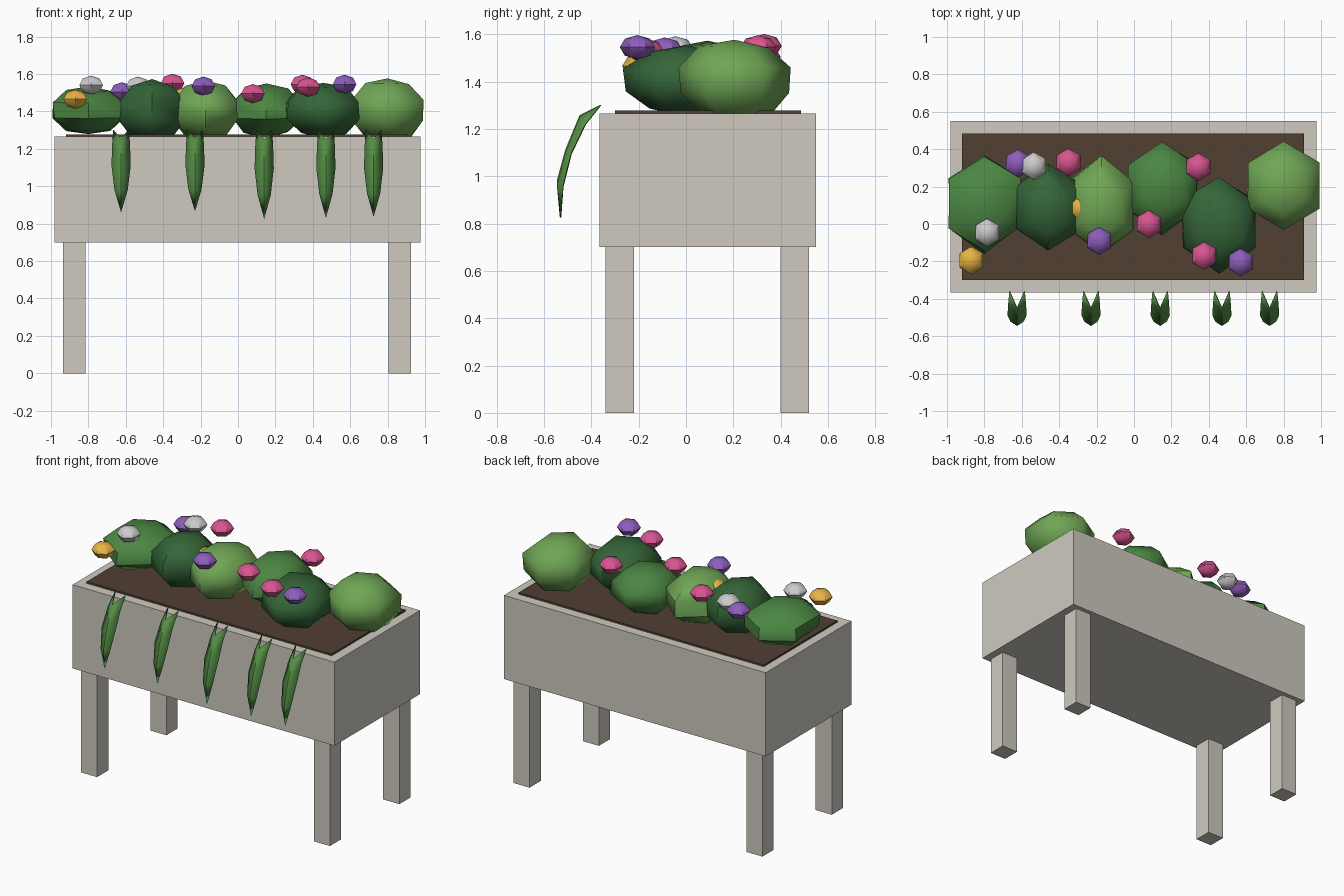
import bpy, bmesh, math, random

if "Cube" in bpy.data.objects:
    bpy.data.objects.remove(bpy.data.objects["Cube"])

random.seed(4)


def material(name, rgb):
    m = bpy.data.materials.new(name)
    m.diffuse_color = (*rgb, 1)
    m.use_nodes = True
    m.node_tree.nodes["Principled BSDF"].inputs["Base Color"].default_value = m.diffuse_color
    return m


MATS = {
    "stone": material("stone", (0.62, 0.59, 0.53)),
    "soil": material("soil", (0.085, 0.05, 0.033)),
    "dark": material("dark_green", (0.035, 0.13, 0.04)),
    "mid": material("mid_green", (0.07, 0.24, 0.055)),
    "light": material("light_green", (0.16, 0.38, 0.09)),
    "leaf": material("leaf_green", (0.09, 0.27, 0.06)),
    "pink": material("pink", (0.68, 0.09, 0.28)),
    "purple": material("purple", (0.27, 0.11, 0.5)),
    "white": material("white", (0.8, 0.78, 0.8)),
    "yellow": material("yellow", (0.8, 0.45, 0.06)),
}


def add_object(name, bm, mat):
    bmesh.ops.recalc_face_normals(bm, faces=bm.faces)
    me = bpy.data.meshes.new(name)
    bm.to_mesh(me)
    bm.free()
    me.materials.append(MATS[mat])
    ob = bpy.data.objects.new(name, me)
    bpy.context.collection.objects.link(ob)
    return ob


def box(name, lo, hi, mat):
    bm = bmesh.new()
    bmesh.ops.create_cube(bm, size=1)
    for v in bm.verts:
        v.co = [(a + b) / 2 + c * (b - a) for a, b, c in zip(lo, hi, v.co)]
    return add_object(name, bm, mat)


def smooth(ob, angle):
    bpy.ops.object.select_all(action='DESELECT')
    ob.select_set(True)
    bpy.context.view_layer.objects.active = ob
    bpy.ops.object.shade_smooth_by_angle(angle=math.radians(angle))


def blob(name, centre, radii, rings, jitter, mat):
    """Six-sided low-poly ball, slightly uneven for foliage."""
    bm = bmesh.new()
    bmesh.ops.create_uvsphere(bm, u_segments=6, v_segments=rings, radius=1)
    for v in bm.verts:
        k = 1 + random.uniform(-jitter, jitter * 0.3)
        v.co = [c + r * k * p for c, r, p in zip(centre, radii, v.co)]
    smooth(add_object(name, bm, mat), 50)


# Planter box, soil and legs
box("planter_box", (-0.98, -0.365, 0.70), (0.975, 0.55, 1.265), "stone")
box("soil", (-0.92, -0.30, 1.23), (0.91, 0.485, 1.277), "soil")
for side, x in (("left", -0.875), ("right", 0.865)):
    for end, y in (("front", -0.28), ("back", 0.46)):
        box(f"{end}_{side}_leg", (x - 0.06, y - 0.06, 0), (x + 0.06, y + 0.06, 0.70), "stone")

# Bushes: x, y, top height, x half width, y half width, colour
BUSHES = [
    (-0.80, 0.11, 1.54, 0.20, 0.28, "mid"),
    (-0.46, 0.09, 1.575, 0.19, 0.25, "dark"),
    (-0.175, 0.095, 1.57, 0.185, 0.28, "light"),
    (0.15, 0.195, 1.55, 0.20, 0.265, "mid"),
    (0.455, 0.0, 1.56, 0.21, 0.275, "dark"),
    (0.80, 0.205, 1.585, 0.20, 0.255, "light"),
]
for i, (x, y, top, rx, ry, mat) in enumerate(BUSHES):
    zc = 1.405
    blob(f"bush_{i + 1}", (x, y, zc), (rx / 0.866, ry, top - zc), 5, 0.07, mat)

# Flowers
FLOWERS = [
    (-0.87, -0.195, 1.465, "yellow"), (-0.785, -0.045, 1.54, "white"),
    (-0.62, 0.325, 1.505, "purple"), (-0.535, 0.31, 1.535, "white"),
    (-0.35, 0.33, 1.55, "pink"), (-0.28, 0.085, 1.48, "yellow"),
    (-0.185, -0.09, 1.535, "purple"), (0.08, 0.0, 1.495, "pink"),
    (0.345, 0.305, 1.545, "pink"), (0.375, -0.17, 1.53, "pink"),
    (0.57, -0.205, 1.545, "purple"),
]
for i, (x, y, z, mat) in enumerate(FLOWERS):
    blob(f"flower_{i + 1}", (x, y, z), (0.073, 0.075, 0.051), 4, 0, mat)

# Hanging leaves: folded blade with a notch at the top
ROWS = [(-0.36, 1.30, 0.040), (-0.425, 1.225, 0.046), (-0.485, 1.11, 0.050),
        (-0.52, 0.98, 0.034)]
for i, (x, tip) in enumerate([(-0.625, 0.86), (-0.23, 0.865), (0.14, 0.825),
                              (0.47, 0.83), (0.725, 0.835)]):
    bm = bmesh.new()
    s = (1.30 - tip) / 0.44
    hz = lambda z: 1.30 - (1.30 - z) * s
    ribs = [bm.verts.new((x, y - 0.022, hz(z) + (0.03 if n == 0 else 0)))
            for n, (y, z, w) in enumerate(ROWS[1:])]
    end = bm.verts.new((x, -0.53, tip))
    for sx in (-1, 1):
        edge = [bm.verts.new((x + sx * w, y, hz(z))) for y, z, w in ROWS]
        bm.faces.new((edge[0], edge[1], ribs[0]))
        for n in range(2):
            bm.faces.new((edge[n + 1], edge[n + 2], ribs[n + 1], ribs[n]))
        bm.faces.new((edge[3], end, ribs[2]))
    leaf = add_object(f"hanging_leaf_{i + 1}", bm, "leaf")
    smooth(leaf, 30)
    mod = leaf.modifiers.new("thickness", 'SOLIDIFY')
    mod.thickness = 0.006
    mod.offset = 0
